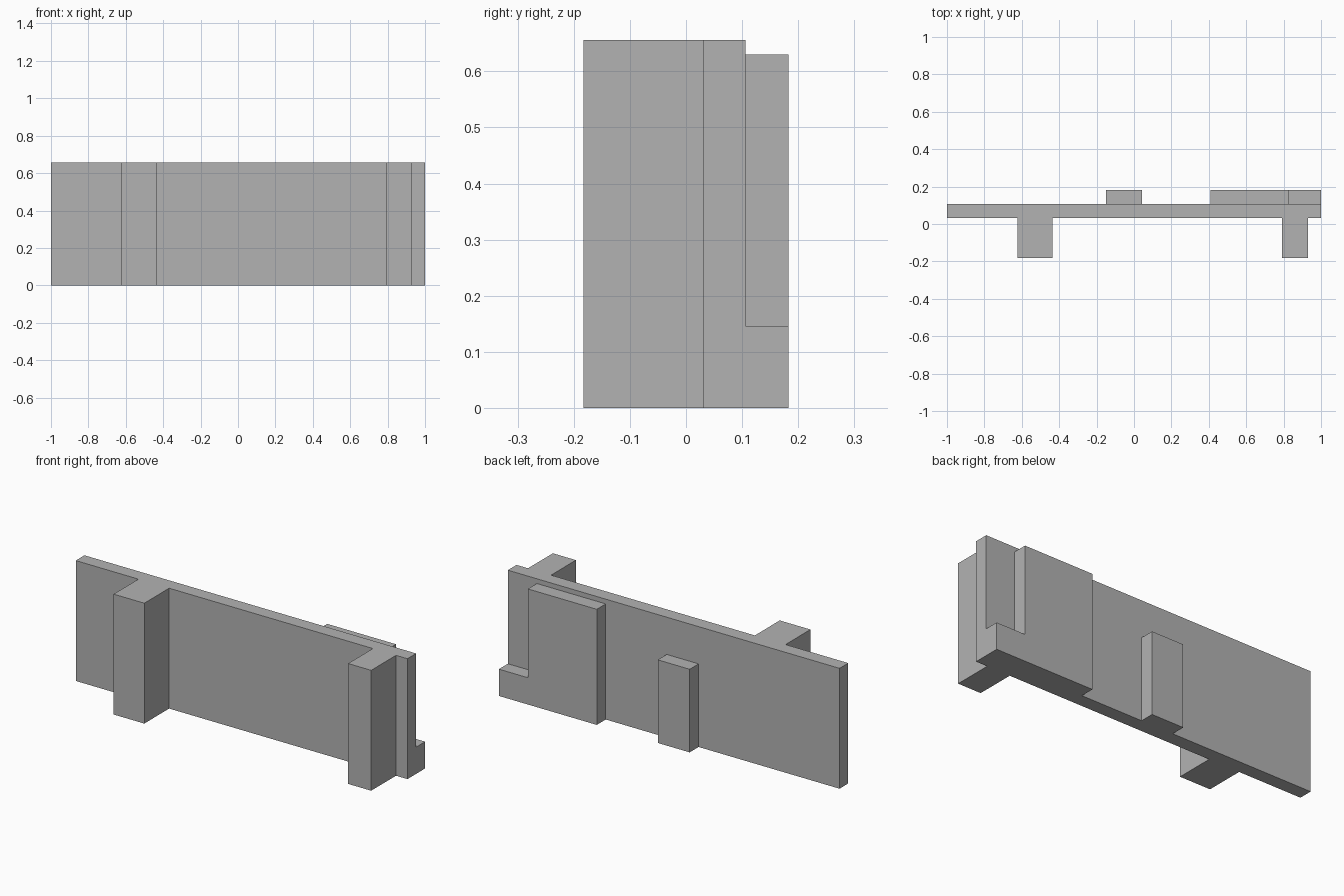
import bpy
import bmesh

if "Cube" in bpy.data.objects:
    bpy.data.objects.remove(bpy.data.objects["Cube"])

grey = bpy.data.materials.new("plain_grey")
grey.diffuse_color = (0.45, 0.45, 0.45, 1)
grey.use_nodes = True
grey.node_tree.nodes["Principled BSDF"].inputs["Base Color"].default_value = grey.diffuse_color


def extrude_outline(name, outline, axis, start, end):
    """Prism from a 2D outline: axis 'z' takes (x, y), axis 'y' takes (x, z)."""
    def place(p, t):
        return (p[0], p[1], t) if axis == 'z' else (p[0], t, p[1])
    bm = bmesh.new()
    face = bm.faces.new([bm.verts.new(place(p, start)) for p in outline])
    new = bmesh.ops.extrude_face_region(bm, geom=[face])["geom"]
    offset = (0, 0, end - start) if axis == 'z' else (0, end - start, 0)
    bmesh.ops.translate(bm, vec=offset,
                        verts=[v for v in new if isinstance(v, bmesh.types.BMVert)])
    bmesh.ops.recalc_face_normals(bm, faces=bm.faces[:])
    mesh = bpy.data.meshes.new(name)
    bm.to_mesh(mesh)
    bm.free()
    mesh.materials.append(grey)
    obj = bpy.data.objects.new(name, mesh)
    bpy.context.collection.objects.link(obj)
    return obj


HEIGHT = 0.656
FRONT, PANEL_FRONT, PANEL_BACK, BACK = -0.183, 0.031, 0.106, 0.183

# Long wall with two full-height piers on the front, as one plan outline
plan = [(-1, PANEL_BACK), (-1, PANEL_FRONT)]
for x0, x1 in ((-0.622, -0.437), (0.792, 0.931)):
    plan += [(x0, PANEL_FRONT), (x0, FRONT), (x1, FRONT), (x1, PANEL_FRONT)]
plan += [(1, PANEL_FRONT), (1, PANEL_BACK)]
extrude_outline("wall_with_piers", plan, 'z', 0, HEIGHT)

# Stepped slab on the back: tall part and low ledge at the end
slab = [(0.41, 0), (1, 0), (1, 0.146), (0.825, 0.146), (0.825, 0.63), (0.41, 0.63)]
extrude_outline("back_stepped_slab", slab, 'y', PANEL_BACK, BACK)

# Short block on the back
block = [(-0.15, 0), (0.042, 0), (0.042, 0.453), (-0.15, 0.453)]
extrude_outline("back_short_block", block, 'y', PANEL_BACK, BACK)
